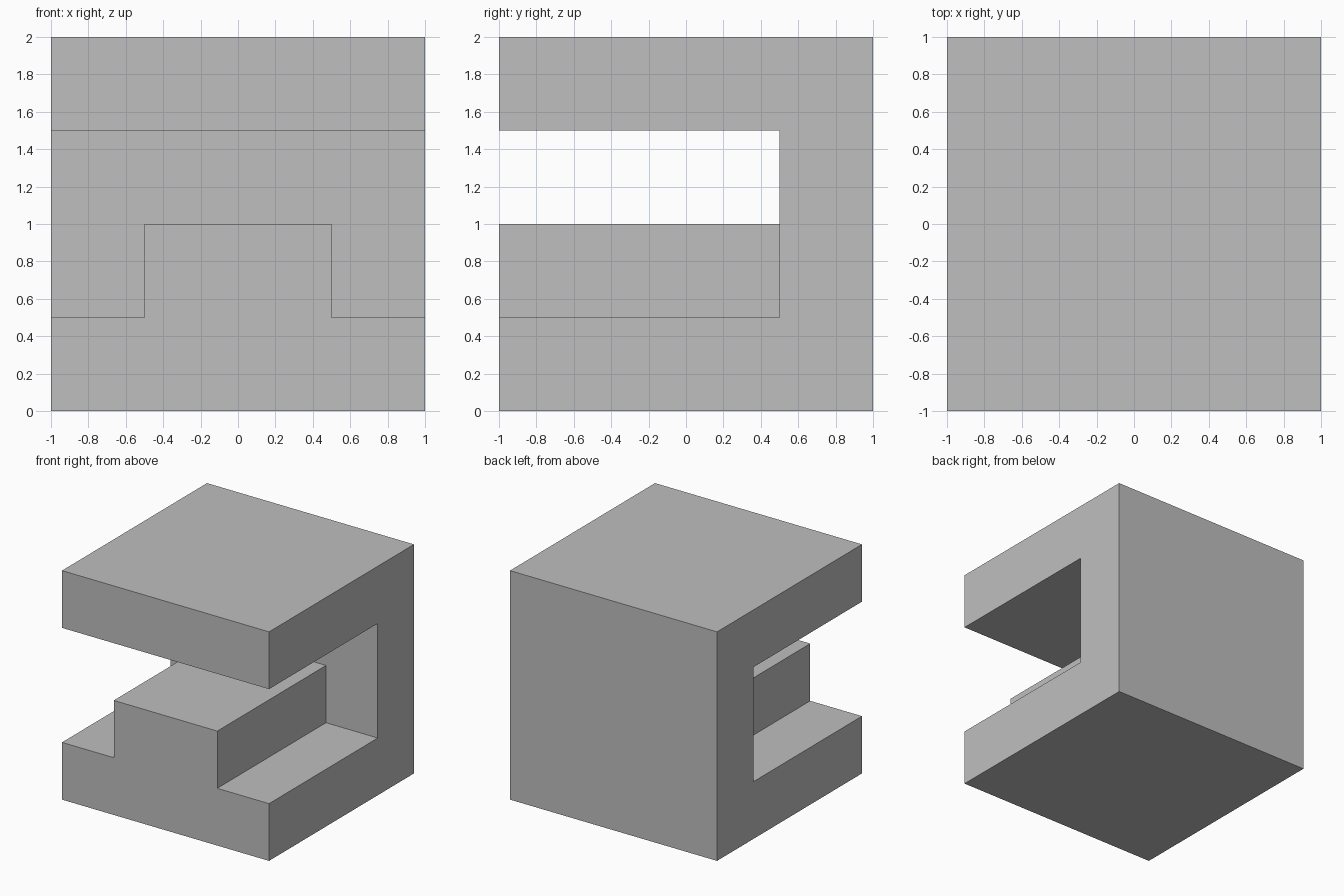
import bpy
import bmesh

if "Cube" in bpy.data.objects:
    bpy.data.objects.remove(bpy.data.objects["Cube"], do_unlink=True)

# Plain grey material
grey = bpy.data.materials.new("light_grey")
grey.use_nodes = True
colour = (0.52, 0.52, 0.52, 1)
grey.diffuse_color = colour
grey.node_tree.nodes["Principled BSDF"].inputs["Base Color"].default_value = colour


def extrude_profile(name, points, y_front, y_back):
    """Solid made by extruding an x-z outline along y."""
    bm = bmesh.new()
    face = bm.faces.new([bm.verts.new((x, y_front, z)) for x, z in points])
    result = bmesh.ops.extrude_face_region(bm, geom=[face])
    moved = [v for v in result["geom"] if isinstance(v, bmesh.types.BMVert)]
    bmesh.ops.translate(bm, verts=moved, vec=(0, y_back - y_front, 0))
    bmesh.ops.recalc_face_normals(bm, faces=bm.faces)
    mesh = bpy.data.meshes.new(name)
    bm.to_mesh(mesh)
    bm.free()
    mesh.materials.append(grey)
    obj = bpy.data.objects.new(name, mesh)
    bpy.context.collection.objects.link(obj)
    return obj


# Full cube body
body = extrude_profile("slotted_block", [(-1, 0), (1, 0), (1, 2), (-1, 2)], -1, 1)

# Opening: wide slot that steps down on both sides of a central rib
half = [(0.5, 1), (0.5, 0.5), (1.2, 0.5), (1.2, 1.5)]
outline = half + [(-x, z) for x, z in reversed(half)]
cutter = extrude_profile("slot_cutter", outline, -1.2, 0.5)

cut = body.modifiers.new("slot", "BOOLEAN")
cut.operation = "DIFFERENCE"
cut.solver = "EXACT"
cut.object = cutter

# Apply the cut and drop the helper
bpy.context.view_layer.objects.active = body
body.select_set(True)
bpy.ops.object.modifier_apply(modifier=cut.name)
bpy.data.objects.remove(cutter, do_unlink=True)
